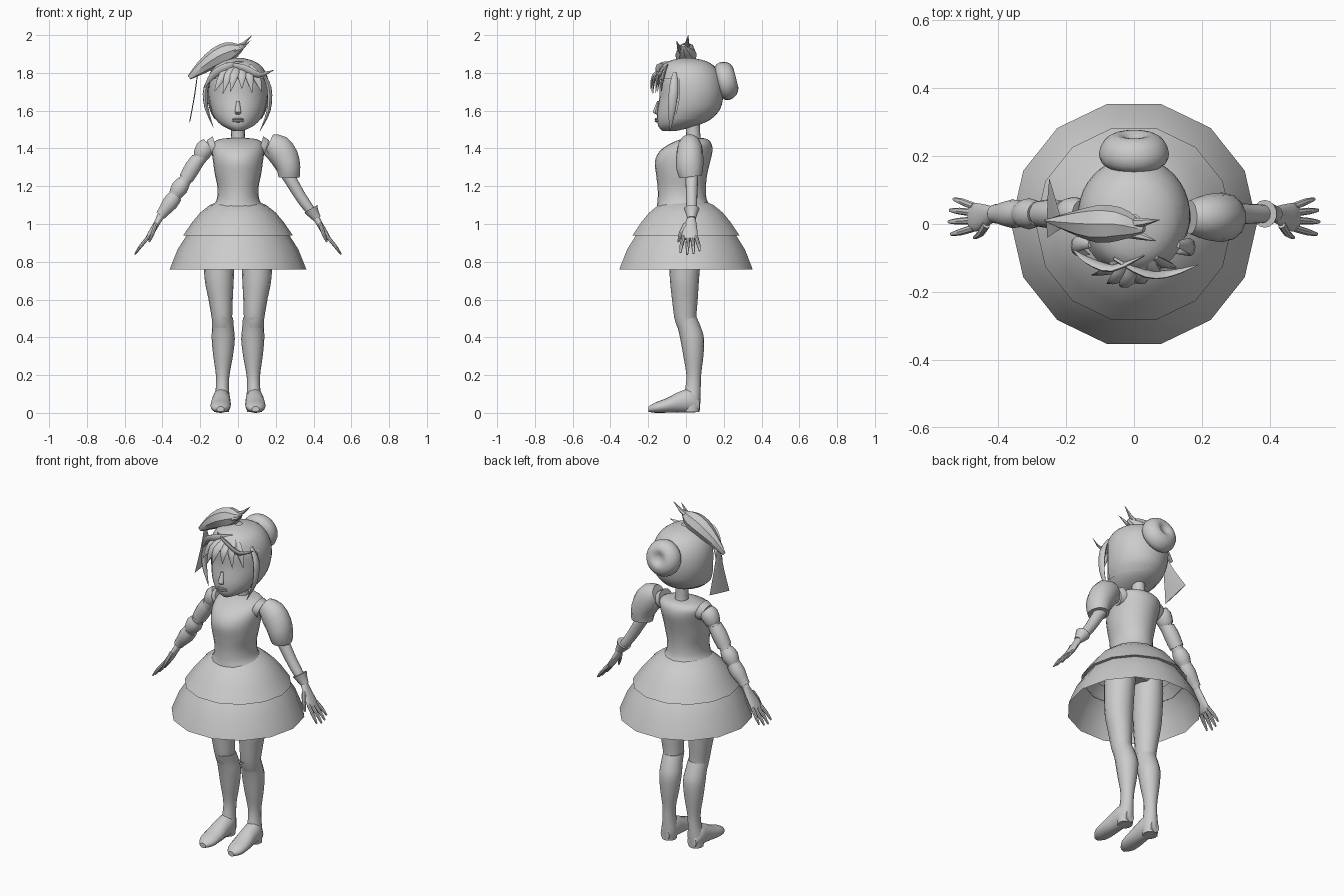
import bpy, bmesh
from math import pi, cos, sin, radians
from mathutils import Vector

X, Y, Z = Vector((1, 0, 0)), Vector((0, 1, 0)), Vector((0, 0, 1))


def finish(name, bm, angle=40):
    bmesh.ops.recalc_face_normals(bm, faces=bm.faces)
    me = bpy.data.meshes.new(name)
    bm.to_mesh(me)
    bm.free()
    for p in me.polygons:
        p.use_smooth = True
    me.set_sharp_from_angle(angle=radians(angle))
    ob = bpy.data.objects.new(name, me)
    bpy.context.collection.objects.link(ob)
    return ob


def catmull(st, n):
    out = []
    for i in range(len(st) - 1):
        q = [st[max(i - 1, 0)], st[i], st[i + 1], st[min(i + 2, len(st) - 1)]]
        for k in range(n):
            t = k / n
            out.append([.5 * (2 * b + (c - a) * t + (2 * a - 5 * b + 4 * c - d) * t * t
                              + (3 * b - a - 3 * c + d) * t ** 3) for a, b, c, d in zip(*q)])
    return out + [list(st[-1])]


def loft(name, st, ref=X, axis=None, seg=16, sub=3, s=1, cap=True, arc=None, angle=40):
    """Elliptical rings (x, y, z, radius along ref, other radius) joined into a skin."""
    st = catmull([(s * p[0], *p[1:]) for p in st], sub)
    bm = bmesh.new()
    rings = []
    for i, p in enumerate(st):
        c = Vector(p[:3])
        t = axis or (Vector(st[min(i + 1, len(st) - 1)][:3]) - Vector(st[max(i - 1, 0)][:3])).normalized()
        u = (ref - t * ref.dot(t)).normalized()
        v = t.cross(u)
        a, b = max(p[3], .001), max(p[4], .001)
        if arc:
            angs = [arc[0] + (arc[1] - arc[0]) * k / seg for k in range(seg + 1)]
        else:
            angs = [2 * pi * k / seg for k in range(seg)]
        rings.append([bm.verts.new(c + u * a * cos(g) + v * b * sin(g)) for g in angs])
    n = len(rings[0])
    for r0, r1 in zip(rings, rings[1:]):
        for k in range(n - 1 if arc else n):
            j = (k + 1) % n
            bm.faces.new((r0[k], r0[j], r1[j], r1[k]))
    if cap and not arc:
        bm.faces.new(rings[0])
        bm.faces.new(rings[-1])
    return finish(name, bm, angle)


def upright(name, rows, **kw):
    """rows: z, half width, front y, back y"""
    return loft(name, [(0, (f + b) / 2, z, w, (b - f) / 2) for z, w, f, b in rows], axis=Z, **kw)


# Head, face and hair cap
head = [(1.493, .025, -.125, -.05), (1.515, .075, -.145, .04), (1.55, .115, -.153, .125),
        (1.60, .14, -.152, .172), (1.68, .155, -.14, .19), (1.76, .15, -.14, .182),
        (1.82, .122, -.12, .15), (1.855, .075, -.08, .10), (1.873, .01, -.005, .02)]
upright("head", head, seg=28)
upright("hair_cap", [(z + .006, w + .01, f - .008, b + .008) for z, w, f, b in head[2:]],
        seg=24, arc=(radians(-20), radians(200)))
upright("hair_crown", [(z + .007, w + .01, f - .012, b + .008) for z, w, f, b in head[5:]], seg=24, cap=False)
loft("nose", [(0, -.148, 1.65, .008, .006), (0, -.158, 1.61, .014, .012), (0, -.162, 1.592, .017, .014),
              (0, -.15, 1.58, .01, .008)], axis=Z, seg=10)
for z in (1.555, 1.545):
    loft("lip", [(-.035, -.14, z, .004, .003), (0, -.157, z, .009, .007), (.035, -.14, z, .004, .003)],
         ref=Y, seg=8)
loft("hair_bun", [(0, .165, 1.745, .07, .07), (0, .185, 1.75, .097, .097), (0, .215, 1.76, .102, .102),
                  (0, .248, 1.77, .085, .085), (0, .264, 1.775, .05, .05), (0, .25, 1.77, .015, .015)],
     seg=20, axis=Vector((0, .96, .25)).normalized())


def strand(name, pts, w, ref, thick=.009):
    prof = [.45, 1, .8, .05] if len(pts) == 4 else [.6, 1, .05]
    loft(name, [(*p, w * k, thick * k) for p, k in zip(pts, prof)], ref=ref, seg=8)


# Fringe: two long sweeps plus short spikes, and side locks
strand("fringe_sweep", [(-.06, -.10, 1.845), (.03, -.145, 1.825), (.11, -.145, 1.79), (.19, -.12, 1.815)],
       .022, Vector((0, -.5, 1)))
strand("fringe_sweep", [(.03, -.09, 1.85), (-.06, -.13, 1.83), (-.13, -.11, 1.79), (-.18, -.075, 1.72)],
       .024, Vector((-.3, -.4, 1)))
for x0, x1, z1, y1 in [(-.03, -.125, 1.70, -.15), (-.02, -.08, 1.69, -.175), (0, -.04, 1.70, -.185),
                       (.02, .02, 1.715, -.175), (.04, .075, 1.695, -.16), (.06, .125, 1.70, -.13)]:
    strand("fringe_spike", [(x0, -.10, 1.84), ((x0 + x1) * .52, y1 * .93, 1.785), (x1, y1, z1)], .022, X)
strand("left_lock", [(.13, -.06, 1.80), (.165, -.065, 1.72), (.162, -.075, 1.60), (.115, -.085, 1.49)], .024, Y, .013)
strand("right_lock", [(-.13, -.06, 1.80), (-.17, -.06, 1.72), (-.168, -.075, 1.62), (-.13, -.09, 1.51)], .024, Y, .013)

# Bird-beak headpiece with twin plumes and hanging ribbon
loft("headpiece", [(-.258, .01, 1.775, .004, .012), (-.19, .005, 1.83, .03, .036), (-.11, 0, 1.885, .055, .052),
                   (-.045, 0, 1.913, .05, .052), (.005, -.01, 1.93, .028, .026), (.03, -.015, 1.945, .01, .008)],
     ref=Y, seg=8, sub=2, angle=25)
loft("plume", [(-.03, 0, 1.92, .02, .02), (.03, .005, 1.955, .012, .01), (.075, .012, 1.999, .001, .001)],
     ref=Y, seg=6, sub=1)
loft("plume", [(-.03, -.02, 1.91, .02, .02), (.02, -.035, 1.93, .012, .01), (.065, -.05, 1.97, .001, .001)],
     ref=Y, seg=6, sub=1)
loft("ribbon", [(-.215, .0, 1.79, .015, .003), (-.23, .02, 1.68, .045, .003), (-.253, .047, 1.555, .09, .003)],
     ref=Y, seg=6, sub=2)

# Neck, bodice with flared hem, hips
loft("neck", [(0, .045, 1.40, .05, .05), (0, .04, 1.45, .037, .038), (0, .035, 1.54, .036, .038)], axis=Z)
upright("bodice", [(1.095, .135, -.155, .13), (1.13, .113, -.15, .11), (1.19, .108, -.15, .105),
                   (1.26, .122, -.158, .112), (1.33, .132, -.165, .128), (1.385, .138, -.14, .14),
                   (1.425, .135, -.085, .135), (1.448, .10, -.03, .115), (1.455, .05, 0, .09)], seg=24)
upright("hips", [(.93, .09, -.07, .07), (.98, .15, -.11, .11), (1.04, .145, -.12, .11), (1.11, .11, -.13, .1)], seg=20)

# Two-tier open skirt, fourteen sides
for name, prof in (("skirt_upper", [(1.115, .115), (1.10, .15), (1.06, .20), (1.01, .242), (.94, .29), (.94, .27)]),
                   ("skirt_lower", [(1.0, .225), (.94, .272), (.865, .32), (.76, .362)])):
    loft(name, [(0, 0, z, r, r) for z, r in prof], axis=Z, seg=14, sub=1, cap=False)


def arm_band(name, pts, s):
    loft(name, [(x, .03, z, r, r) for x, z, r in pts], ref=Y, s=s, seg=14, sub=2)


# Legs, boots, arms and hands on both sides
for s, side in ((1, "left_"), (-1, "right_")):
    loft(side + "leg", [(.085, 0, 1.02, .075, .095), (.098, -.003, .9, .082, .088), (.1, -.008, .72, .078, .078),
                        (.092, -.006, .6, .064, .068), (.085, -.003, .5, .054, .058), (.084, .01, .45, .05, .055)],
         axis=Z, s=s)
    loft(side + "boot_shaft", [(.082, -.003, .505, .056, .060), (.08, .018, .45, .058, .062), (.078, .033, .39, .061, .063),
                               (.079, .039, .3, .052, .053), (.081, .041, .2, .036, .039), (.083, .037, .13, .035, .041),
                               (.086, .03, .06, .044, .046), (.088, .03, .005, .04, .042)], axis=Z, s=s)
    loft(side + "boot_foot", [(.088, .072, .04, .028, .034), (.088, .03, .065, .046, .063), (.089, -.035, .057, .05, .055),
                              (.092, -.10, .04, .054, .039), (.093, -.16, .028, .047, .028), (.093, -.198, .02, .02, .014)],
         axis=Y, s=s)
    loft(side + "arm", [(.13, .02, 1.42, .034, .034), (.185, .025, 1.37, .036, .036), (.262, .03, 1.26, .034, .034),
                        (.325, .03, 1.155, .03, .03), (.37, .03, 1.09, .028, .027), (.418, .03, 1.03, .02, .019)],
         ref=Y, s=s)
    loft(side + "armhole_trim", [(.118, .02, 1.41, .062, .058), (.135, .02, 1.405, .058, .052),
                                 (.15, .02, 1.40, .05, .048)], ref=Y, s=s, seg=14, sub=1)
    loft(side + "palm", [(.41, .03, 1.04, .02, .018), (.435, .025, .995, .032, .016), (.465, .02, .945, .042, .015),
                         (.482, .02, .92, .038, .011)], ref=Y, s=s)
    for y, dy, n in ((-.012, -.012, .9), (.011, -.003, 1), (.033, .005, .95), (.052, .014, .8)):
        loft(side + "finger", [(.472, y, .935, .011, .01), (.472 + .045 * n, y + dy, .935 - .055 * n, .010, .009),
                               (.472 + .074 * n, y + dy * 1.5, .935 - .097 * n, .005, .004)], ref=Y, s=s, seg=8, sub=2)
    loft(side + "thumb", [(.435, 0, 1.0, .014, .012), (.452, -.028, .95, .011, .01), (.47, -.04, .905, .005, .005)],
         ref=Y, s=s, seg=8, sub=2)

# Puff sleeve and flared cuff on one arm
loft("puff_sleeve", [(.165, .02, 1.43, .05, .05), (.21, .02, 1.405, .066, .074), (.25, .02, 1.35, .072, .074),
                     (.268, .02, 1.295, .071, .064), (.27, .025, 1.25, .06, .058)], ref=Y, seg=14, sub=2)
arm_band("wrist_cuff", [(.385, 1.08, .041), (.40, 1.055, .031), (.42, 1.028, .022)], 1)

# Segmented armour on the other arm
arm_band("shoulder_ring", [(.155, 1.42, .04), (.175, 1.40, .05), (.195, 1.365, .044), (.205, 1.35, .036)], -1)
arm_band("upper_arm_guard", [(.21, 1.345, .038), (.24, 1.30, .043), (.275, 1.24, .039)], -1)
arm_band("elbow_guard", [(.285, 1.225, .036), (.31, 1.19, .046), (.335, 1.15, .034)], -1)
arm_band("forearm_guard", [(.33, 1.15, .038), (.36, 1.11, .042), (.395, 1.065, .031), (.41, 1.045, .028)], -1)
